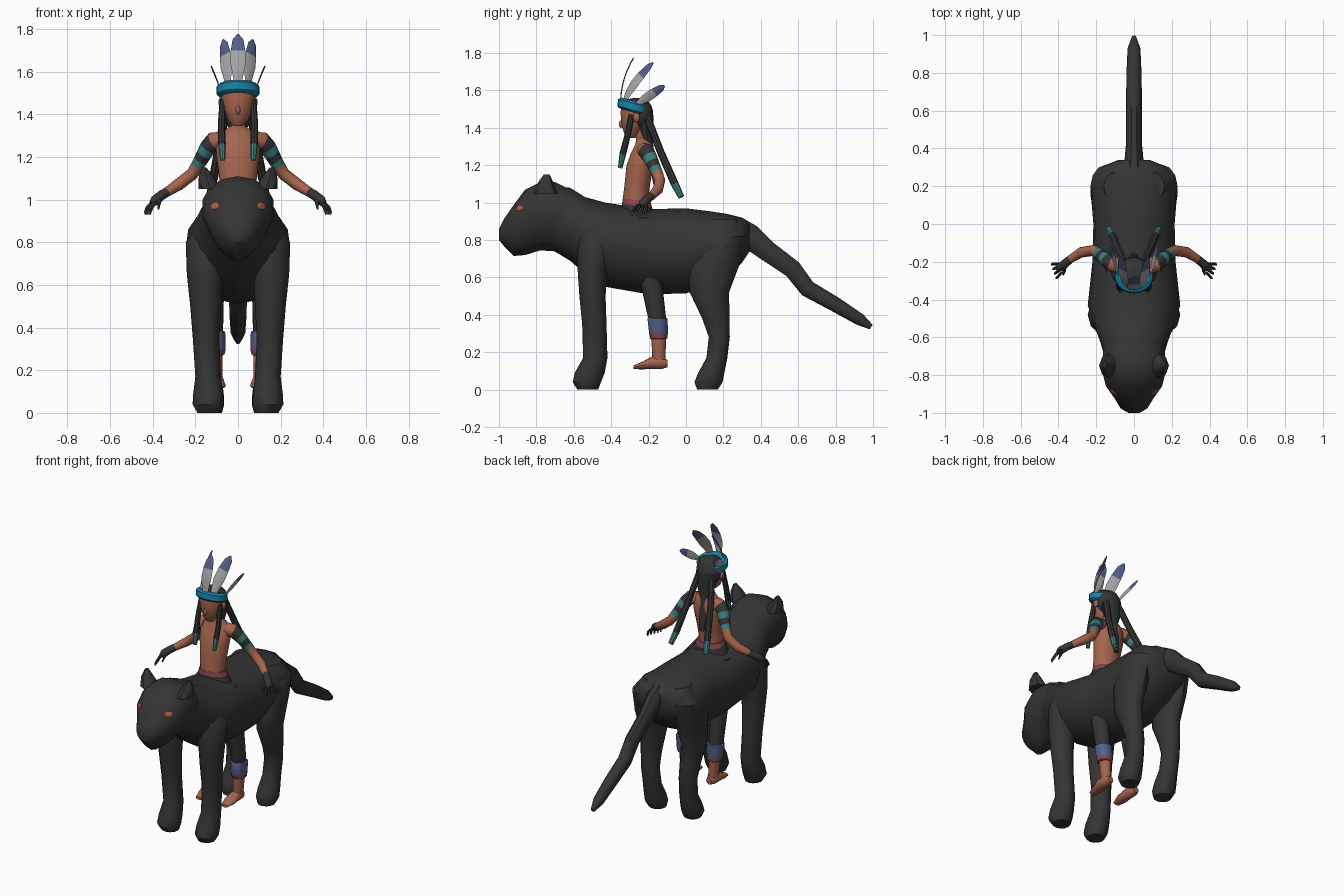
import bpy
import bmesh
import math
from mathutils import Vector

default_cube = bpy.data.objects.get("Cube")
if default_cube:
    bpy.data.objects.remove(default_cube, do_unlink=True)


def make_material(name, color):
    material = bpy.data.materials.new(name)
    material.use_nodes = True
    material.diffuse_color = (*color, 1)
    shader = material.node_tree.nodes["Principled BSDF"]
    shader.inputs["Base Color"].default_value = (*color, 1)
    shader.inputs["Roughness"].default_value = 0.8
    return material


BLACK = make_material("charcoal black", (.035, .035, .035))
SKIN = make_material("warm brown skin", (.38, .13, .075))
TEAL = make_material("teal", (.045, .21, .21))
BLUE = make_material("bright blue", (.01, .22, .38))
GREY = make_material("feather grey", (.38, .38, .39))
SLATE = make_material("slate blue", (.09, .115, .25))
PINK = make_material("dusty rose", (.25, .06, .08))
AMBER = make_material("amber red", (.45, .11, .05))

X, Y, Z = Vector((1, 0, 0)), Vector((0, 1, 0)), Vector((0, 0, 1))
SIDES = (("left", 1), ("right", -1))


def finish(name, bm, materials):
    """Turn a bmesh into a smooth shaded object with sharp edges kept."""
    bmesh.ops.recalc_face_normals(bm, faces=bm.faces)
    mesh = bpy.data.meshes.new(name)
    bm.to_mesh(mesh)
    bm.free()
    for material in materials:
        mesh.materials.append(material)
    obj = bpy.data.objects.new(name, mesh)
    bpy.context.collection.objects.link(obj)
    bpy.ops.object.select_all(action="DESELECT")
    obj.select_set(True)
    bpy.context.view_layer.objects.active = obj
    bpy.ops.object.shade_smooth_by_angle(angle=math.radians(40))
    return obj


def loft(name, rows, colors, axis=None, ref=X, sides=12, taper=0, mirror=1):
    """Skin elliptical rings (x, y, z, half width, half depth) along a path.
    Rings face the axis, or follow the path when no axis is given.
    colors is one material, or one material per segment."""
    if not isinstance(colors, list):
        colors = [colors] * (len(rows) - 1)
    palette = list(dict.fromkeys(colors))
    points = [Vector((row[0] * mirror, row[1], row[2])) for row in rows]
    ref = Vector((ref[0] * mirror, ref[1], ref[2]))
    bm = bmesh.new()
    rings = []
    for i, row in enumerate(rows):
        before, after = points[max(i - 1, 0)], points[min(i + 1, len(rows) - 1)]
        normal = (axis or (after - before)).normalized()
        across = (ref - normal * ref.dot(normal)).normalized()
        along = across.cross(normal)
        ring = []
        for k in range(sides):
            turn = math.tau * k / sides
            width = row[3] * math.cos(turn) * (1 + taper * math.sin(turn))
            offset = across * width + along * (row[-1] * math.sin(turn))
            ring.append(bm.verts.new(points[i] + offset))
        rings.append(ring)
    for i, color in enumerate(colors):
        for k in range(sides):
            j = (k + 1) % sides
            face = bm.faces.new((rings[i][k], rings[i][j], rings[i + 1][j], rings[i + 1][k]))
            face.material_index = palette.index(color)
    bm.faces.new(rings[0]).material_index = palette.index(colors[0])
    bm.faces.new(rings[-1]).material_index = palette.index(colors[-1])
    return finish(name, bm, palette)


def barrel(name, rows, taper):
    """Loft along y from rows of (y, bottom, top, half width)."""
    rings = [(0, y, (low + top) / 2, wide, (top - low) / 2) for y, low, top, wide in rows]
    return loft(name, rings, BLACK, axis=Y, sides=16, taper=taper)


def ellipsoid(name, center, size, material):
    bm = bmesh.new()
    bmesh.ops.create_uvsphere(bm, u_segments=14, v_segments=9, radius=1)
    bmesh.ops.scale(bm, vec=size, verts=bm.verts)
    bmesh.ops.translate(bm, vec=center, verts=bm.verts)
    return finish(name, bm, [material])


# Big cat: body, head and tail
barrel("cat_body", [
    (-.72, .75, 1.08, .15), (-.62, .69, 1.08, .18), (-.54, .62, 1.03, .21),
    (-.43, .55, 1, .245), (-.2, .51, .965, .22), (0, .515, .97, .215),
    (.12, .55, .955, .225), (.22, .6, .94, .228), (.3, .68, .92, .18),
    (.34, .74, .89, .08)], taper=.08)
cat_head = barrel("cat_head", [
    (-1, .8, .86, .03), (-.975, .77, .91, .072), (-.92, .715, .99, .105),
    (-.86, .72, 1.07, .148), (-.78, .745, 1.11, .168), (-.7, .74, 1.11, .165),
    (-.62, .7, 1.07, .165)], taper=.2)
loft("cat_tail", [
    (0, .27, .86, .06, .07), (0, .34, .82, .05, .07), (0, .43, .745, .042, .058),
    (0, .57, .645, .042, .052), (0, .65, .54, .042, .048), (0, .8, .455, .04, .042),
    (0, .93, .375, .034, .034), (0, .99, .335, .012, .015)], BLACK, sides=10)

# Cat legs, ears and eyes
FRONT_LEG = [
    (.135, -.525, 0, .055, .055), (.14, -.53, .04, .073, .075), (.14, -.515, .09, .07, .08),
    (.14, -.485, .17, .06, .065), (.15, -.49, .35, .062, .065), (.152, -.5, .5, .072, .07),
    (.155, -.5, .65, .085, .08), (.145, -.48, .8, .1, .1), (.11, -.47, .92, .06, .07)]
HIND_LEG = [
    (.13, .115, 0, .055, .055), (.135, .12, .04, .07, .075), (.135, .135, .09, .068, .07),
    (.135, .165, .17, .058, .056), (.14, .178, .28, .058, .056), (.145, .16, .38, .062, .073),
    (.15, .125, .52, .072, .105), (.15, .15, .68, .08, .14), (.145, .2, .82, .085, .115),
    (.11, .2, .91, .05, .07)]
EAR = [(.13, -.75, 1.05, .055, .065), (.15, -.75, 1.11, .034, .04), (.157, -.745, 1.15, .01, .016)]
bpy.context.view_layer.update()
for side, s in SIDES:
    loft(f"cat_front_leg_{side}", FRONT_LEG, BLACK, axis=Z, mirror=s)
    loft(f"cat_hind_leg_{side}", HIND_LEG, BLACK, axis=Z, mirror=s)
    loft(f"cat_ear_{side}", EAR, BLACK, axis=Z, sides=8, mirror=s)
    hit, spot, normal, _ = cat_head.ray_cast(Vector((s * .108, -2, .97)), Y)
    if hit:
        eye = ellipsoid(f"cat_eye_{side}", (0, 0, 0), (.026, .017, .006), AMBER)
        eye.rotation_euler = normal.to_track_quat("Z", "Y").to_euler()
        eye.location = spot

# Rider torso, hips and head
loft("rider_torso", [
    (0, -.265, .95, .09, .075), (0, -.27, 1.02, .08, .07), (0, -.26, 1.1, .088, .07),
    (0, -.245, 1.2, .1, .075), (0, -.232, 1.27, .105, .062), (0, -.225, 1.315, .075, .045),
    (0, -.235, 1.345, .034, .034), (0, -.255, 1.42, .034, .034)], SKIN, axis=Z, sides=14)
loft("rider_wrap", [
    (0, -.26, .88, .13, .09), (0, -.26, .95, .118, .09), (0, -.262, .985, .095, .082),
    (0, -.265, 1.015, .086, .077)], [BLACK, BLACK, PINK], axis=Vector((0, .1, 1)), sides=14)
loft("rider_head", [
    (0, -.295, 1.345, .02, .02), (0, -.29, 1.37, .045, .042), (0, -.282, 1.42, .067, .064),
    (0, -.275, 1.48, .08, .077), (0, -.27, 1.53, .076, .076)], SKIN, axis=Z, sides=14)
ellipsoid("rider_nose", (0, -.347, 1.42), (.011, .012, .02), SKIN)

# Hair cap, nape hair and headdress band
ellipsoid("hair_cap", (0, -.245, 1.475), (.084, .07, .085), BLACK)
loft("nape_hair", [
    (0, -.22, 1.47, .075, .045), (0, -.21, 1.38, .06, .038), (0, -.2, 1.31, .035, .025),
    (0, -.18, 1.22, .028, .016), (0, -.165, 1.1, .018, .01)], BLACK)
loft("headdress_band", [
    (0, -.285, 1.485, .088, .076), (0, -.283, 1.495, .1, .088), (0, -.278, 1.53, .1, .088),
    (0, -.275, 1.542, .086, .074)], BLUE, axis=Vector((0, .28, 1)), sides=20)
ellipsoid("hair_crown", (0, -.265, 1.53), (.08, .07, .03), BLACK)


def feather(name, base, middle, tip, width, ref, mirror=1):
    """Flat feather on a quadratic curve, grey with a slate tip."""
    rows = []
    for t, spread in ((0, .4), (.25, .75), (.45, 1), (.68, .95), (.9, .7), (1, .15)):
        point = (Vector(base) * (1 - t) ** 2 + Vector(middle) * 2 * t * (1 - t) + Vector(tip) * t * t)
        rows.append((*point, width * spread, .003))
    return loft(name, rows, [GREY, GREY, GREY, SLATE, SLATE], ref=ref, sides=8, mirror=mirror)


feather("feather_center", (0, -.35, 1.53), (0, -.35, 1.66), (0, -.28, 1.775), .036, X)

# Mirrored rider parts
ARM = [
    (.07, -.225, 1.28, .04), (.115, -.212, 1.275, .043), (.14, -.195, 1.245, .04),
    (.158, -.18, 1.215, .036), (.175, -.167, 1.185, .033), (.19, -.155, 1.16, .031),
    (.215, -.14, 1.12, .029), (.28, -.15, 1.07, .028), (.335, -.185, 1.035, .022),
    (.36, -.205, 1.02, .023), (.39, -.23, .995, .024), (.402, -.24, .98, .016)]
ARM_COLORS = [SKIN, BLACK, TEAL, BLACK, TEAL, SKIN, SKIN, SKIN, BLACK, BLACK, BLACK]
LEG = [
    (.09, -.25, .92, .06, .07), (.115, -.19, .6, .05, .06), (.115, -.155, .385, .045, .048),
    (.115, -.152, .38, .055, .054), (.11, -.147, .3, .052, .05), (.11, -.146, .275, .047, .046),
    (.108, -.146, .27, .036, .04), (.105, -.145, .2, .032, .036), (.1, -.145, .13, .03, .035)]
LEG_COLORS = [BLACK, BLACK, SLATE, SLATE, PINK, PINK, SKIN, SKIN]
FOOT = [
    (.1, -.1, .14, .02, .02), (.1, -.13, .145, .034, .034), (.1, -.18, .145, .036, .034),
    (.095, -.23, .13, .038, .021), (.095, -.28, .12, .024, .01)]
FRONT_BRAID = [
    (.07, -.29, 1.47, .016), (.078, -.315, 1.35, .017), (.075, -.338, 1.26, .018),
    (.072, -.352, 1.185, .012)]
BACK_BRAID = [
    (.05, -.205, 1.45, .02), (.085, -.135, 1.27, .02), (.115, -.06, 1.1, .021),
    (.132, -.025, 1.03, .016)]
for side, s in SIDES:
    feather(f"feather_mid_{side}", (.045, -.335, 1.53), (.055, -.29, 1.64),
            (.07, -.175, 1.75), .034, (.7, .5, -.3), s)
    feather(f"feather_low_{side}", (.085, -.27, 1.52), (.1, -.2, 1.57),
            (.126, -.115, 1.625), .026, (.25, -.5, .8), s)
    loft(f"rider_arm_{side}", ARM, ARM_COLORS, ref=Y, mirror=s)
    # Fingers fan out across the hand, with teal tips
    for n in range(4):
        fan = (n - 1.5) * .016
        finger = [(.392 + fan / 3, -.235 + fan, .99, .008),
                  (.415 + fan / 2, -.245 + fan * 1.4, .965, .008),
                  (.422 + fan / 2, -.25 + fan * 1.5, .945, .007),
                  (.424 + fan / 2, -.252 + fan * 1.5, .93, .004)]
        loft(f"finger_{n}_{side}", finger, [BLACK, BLACK, TEAL], ref=Y, sides=6, mirror=s)
    thumb = [(.365, -.215, 1.01, .011), (.37, -.25, .985, .009), (.374, -.27, .955, .004)]
    loft(f"thumb_{side}", thumb, BLACK, sides=6, mirror=s)
    loft(f"rider_leg_{side}", LEG, LEG_COLORS, axis=Z, mirror=s)
    loft(f"rider_foot_{side}", FOOT, SKIN, axis=Y, mirror=s)
    ellipsoid(f"ear_{side}", (s * .08, -.265, 1.455), (.012, .018, .025), SKIN)
    loft(f"front_braid_{side}", FRONT_BRAID, [BLACK, BLACK, TEAL], sides=8, mirror=s)
    loft(f"back_braid_{side}", BACK_BRAID, [BLACK, BLACK, TEAL], sides=8, mirror=s)
